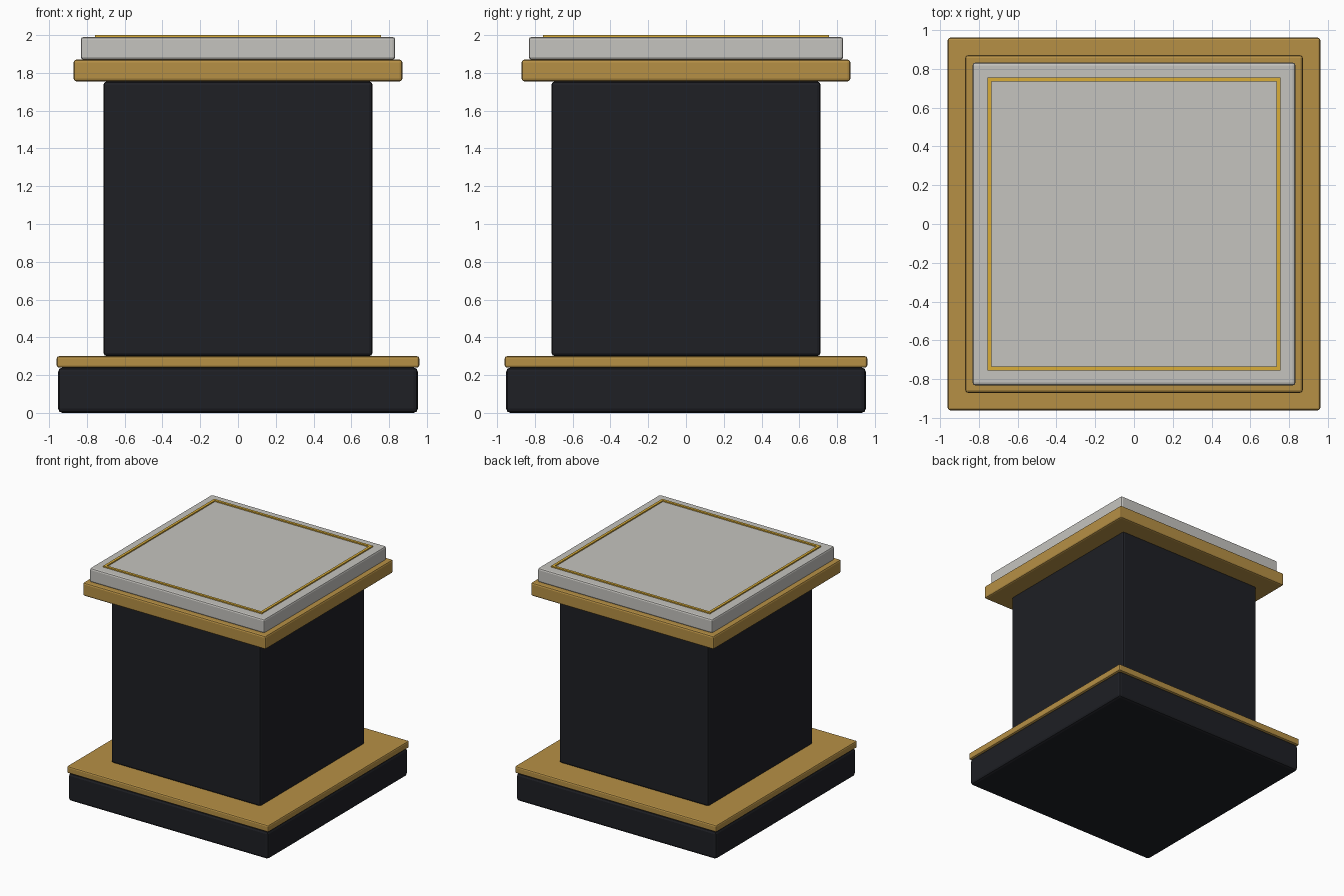
import bpy

if "Cube" in bpy.data.objects:
    bpy.data.objects.remove(bpy.data.objects["Cube"])


def material(name, color):
    m = bpy.data.materials.new(name)
    m.diffuse_color = (*color, 1)
    m.use_nodes = True
    m.node_tree.nodes["Principled BSDF"].inputs["Base Color"].default_value = m.diffuse_color
    return m


black = material("black_lacquer", (0.013, 0.014, 0.018))
bronze = material("bronze", (0.47, 0.28, 0.06))
gold = material("gold_inlay", (0.70, 0.42, 0.04))
stone = material("pale_stone", (0.56, 0.55, 0.52))


def block(name, x, y, z0, z1, mat, bevel=0.0, loc=(0, 0)):
    """Box with half sizes x, y between heights z0 and z1."""
    bpy.ops.mesh.primitive_cube_add(size=2, location=(*loc, (z0 + z1) / 2))
    o = bpy.context.object
    o.name = name
    o.scale = (x, y, (z1 - z0) / 2)
    bpy.ops.object.transform_apply(location=False, rotation=False, scale=True)
    o.data.materials.append(mat)
    if bevel:
        b = o.modifiers.new("soft_edges", 'BEVEL')
        b.width = bevel
        b.segments = 2
    return o


# Stacked square tiers, bottom to top
block("plinth", 0.952, 0.952, 0.0, 0.24, black, 0.022)
block("plinth_band", 0.96, 0.96, 0.24, 0.30, bronze, 0.012)
block("column", 0.712, 0.712, 0.30, 1.755, black, 0.018)
block("capital_band", 0.87, 0.87, 1.755, 1.87, bronze, 0.014)
block("top_slab", 0.832, 0.832, 1.87, 1.99, stone, 0.014)

# Thin square inlay frame on the top slab
for s, side_x, side_y in ((-1, "left", "front"), (1, "right", "back")):
    block(f"inlay_{side_y}", 0.756, 0.011, 1.984, 2.0, gold, loc=(0, s * 0.745))
    block(f"inlay_{side_x}", 0.011, 0.734, 1.984, 2.0, gold, loc=(s * 0.745, 0))
